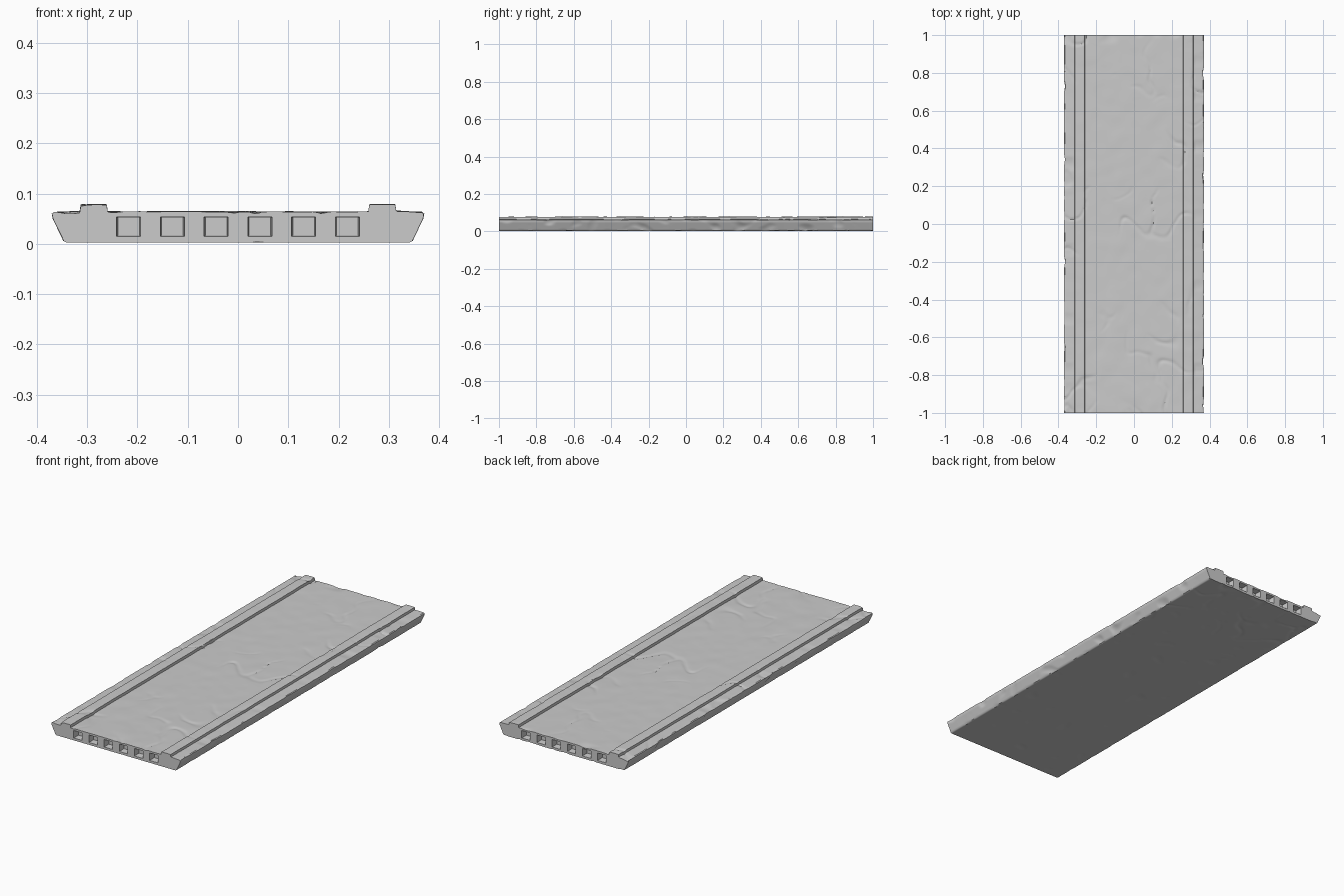
import bpy, bmesh, math
from mathutils import Vector, noise

if "Cube" in bpy.data.objects:
    bpy.data.objects.remove(bpy.data.objects["Cube"])

HALF_LEN = 1.0
Y_STEPS = 260
STEP = 0.008

# Half cross-section: deck centre, rail, outer ledge, sloped side, bottom centre
HALF = [(0, .064), (.259, .064), (.261, .077), (.263, .078), (.311, .078), (.313, .077),
        (.315, .065), (.366, .063), (.370, .060), (.368, .050), (.347, .006), (.342, .003), (0, .003)]


def resample(points, step):
    """Subdivide a closed outline so that no edge is longer than step."""
    out = []
    for a, b in zip(points, points[1:] + points[:1]):
        a, b = Vector(a), Vector(b)
        n = max(1, math.ceil((b - a).length / step))
        out += [a.lerp(b, i / n) for i in range(n)]
    return out


def cracks(x, y, seed):
    """Thin wandering lines, broken up by a patchy mask; 0 to 1."""
    warp = noise.noise((x * 9, y * 9, seed + 5)) * .5
    line = noise.noise((x * 6 + warp, y * 6 - warp, seed))
    mask = noise.noise((x * 4, y * 4, seed + 11)) + .55 * max(0, abs(y) - .55) / .45
    return math.exp(-(line / .06) ** 2) * min(1, max(0, mask * 3))


def weather(x, z, y):
    """Wear the stone: cracked deck, chipped outer edges, pitted underside."""
    side = 1 if x > 0 else -1
    fine = noise.noise((x * 14, y * 14, 2.0))
    end = max(0, 1 - (HALF_LEN - abs(y)) / .05)
    if z > .0605:
        dz = .001 * fine - .004 * cracks(x, y, 1.7)
        dz += .005 * max(0, noise.noise((x * 5, y * 5, 8.0)) - .35)
        chip = max(0, noise.noise((x * 12, y * 12, 4.0)) - .05)
        dz -= end * chip * (.012 if y > 0 else .003)
        if abs(x) > .318:
            dz -= .008 * max(0, noise.noise((side * 3, y * 11, 6.0)) - .1)
        z += dz
    elif z < .0035:
        patch = min(1, max(0, (y - .3) / .3))
        z += .003 * patch * cracks(x, y, 21.0)
        z += .004 * max(0, noise.noise((x * 12, y * 12, 30.0)) - .4)
    if abs(x) > .345:
        x -= side * (.001 * fine + .012 * max(0, noise.noise((side * 7, y * 13, z * 20)) - .15))
    return x, y, max(0, z)


def make_slab():
    outline = HALF + [(-x, z) for x, z in HALF[-2:0:-1]]
    section = resample(outline, STEP)
    n = len(section)
    bm = bmesh.new()
    rings = []
    for j in range(Y_STEPS + 1):
        y = -HALF_LEN + 2 * HALF_LEN * j / Y_STEPS
        rings.append([bm.verts.new(weather(p.x, p.y, y)) for p in section])
    for a, b in zip(rings, rings[1:]):
        for i in range(n):
            k = (i + 1) % n
            bm.faces.new((a[i], a[k], b[k], b[i]))
    bm.faces.new(rings[0])
    bm.faces.new(rings[-1])
    bmesh.ops.recalc_face_normals(bm, faces=bm.faces)
    return to_object(bm, "walkway_slab")


def make_pockets():
    """Six square sockets in each end, slightly tapered inward."""
    bm = bmesh.new()
    for end in (-1, 1):
        for i in range(6):
            cx = (i - 2.5) * .087
            for v in bmesh.ops.create_cube(bm, size=1)["verts"]:
                deep = v.co.y * end < 0
                s = .90 if deep else 1.05
                v.co = (cx + v.co.x * .048 * s,
                        end * (HALF_LEN - .035 if deep else HALF_LEN + .02),
                        .0345 + v.co.z * .039 * s)
    bmesh.ops.recalc_face_normals(bm, faces=bm.faces)
    return to_object(bm, "socket_cutter")


def to_object(bm, name):
    mesh = bpy.data.meshes.new(name)
    bm.to_mesh(mesh)
    bm.free()
    obj = bpy.data.objects.new(name, mesh)
    bpy.context.collection.objects.link(obj)
    return obj


slab = make_slab()
cutter = make_pockets()
cutter.hide_render = True

# Cut the end sockets
mod = slab.modifiers.new("sockets", 'BOOLEAN')
mod.operation, mod.object, mod.solver = 'DIFFERENCE', cutter, 'EXACT'
bpy.context.view_layer.objects.active = slab
slab.select_set(True)
bpy.ops.object.modifier_apply(modifier=mod.name)
bpy.data.objects.remove(cutter)

bpy.ops.object.shade_smooth_by_angle(angle=math.radians(35))
